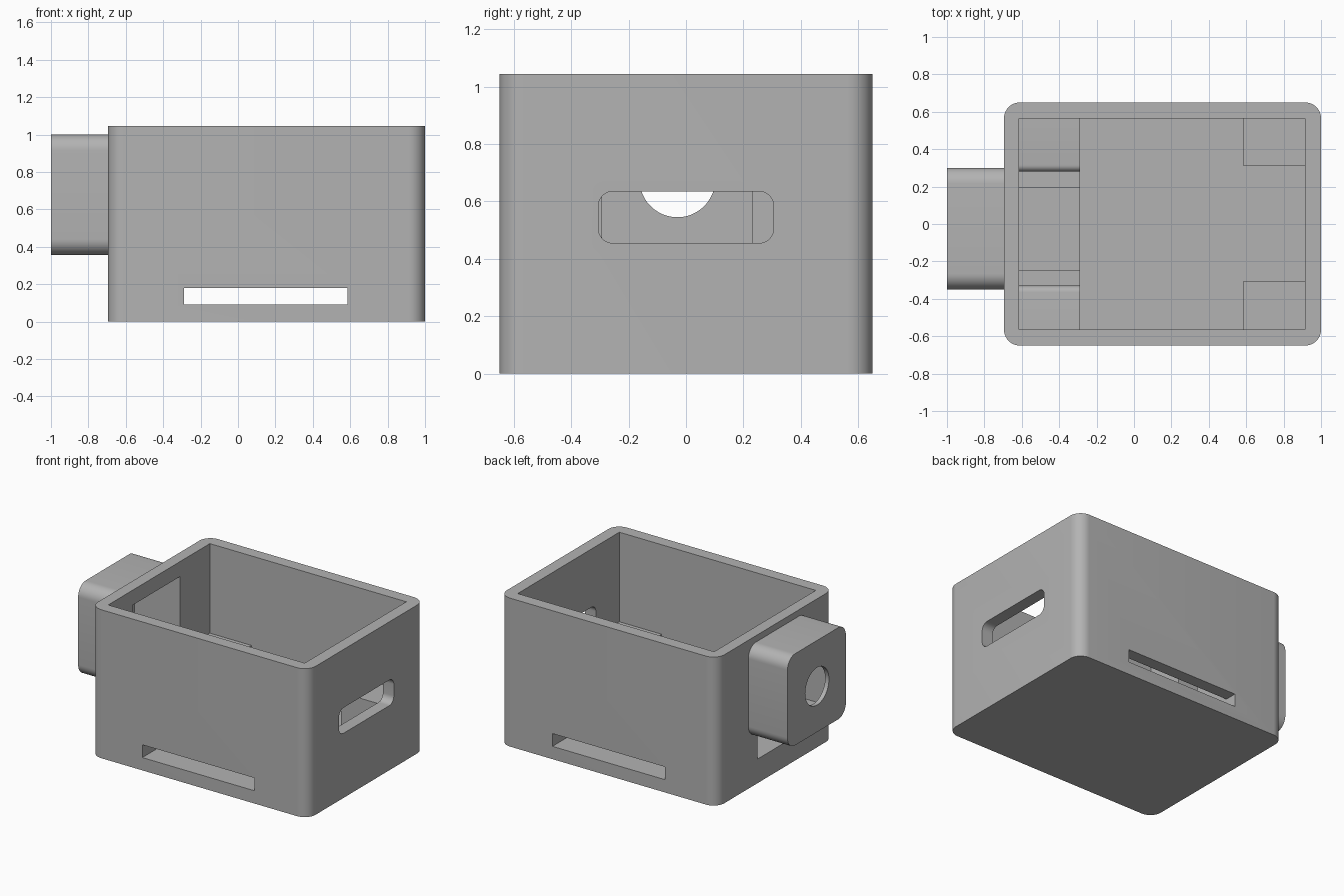
import bpy, bmesh, math
from mathutils import Matrix, Vector

cube = bpy.data.objects.get("Cube")
if cube:
    bpy.data.objects.remove(cube, do_unlink=True)

GREY = (0.45, 0.45, 0.45, 1)
grey = bpy.data.materials.new("plain grey")
grey.use_nodes = True
grey.diffuse_color = GREY
grey.node_tree.nodes["Principled BSDF"].inputs["Base Color"].default_value = GREY


def arc(cx, cy, r, start, sweep, steps=10):
    """Points along a circular arc, angles in degrees."""
    angles = [math.radians(start + sweep * i / steps) for i in range(steps + 1)]
    return [(cx + r * math.cos(a), cy + r * math.sin(a)) for a in angles]


def rounded(a0, a1, b0, b1, r):
    """Outline of a rounded rectangle."""
    return (arc(a1 - r, b0 + r, r, -90, 90) + arc(a1 - r, b1 - r, r, 0, 90)
            + arc(a0 + r, b1 - r, r, 90, 90) + arc(a0 + r, b0 + r, r, 180, 90))


def prism(name, outline, lo, hi, axis="z"):
    """Extrude an outline along z (outline in x, y) or x (outline in y, z)."""
    place = (lambda a, b, h: (a, b, h)) if axis == "z" else (lambda a, b, h: (h, a, b))
    bm = bmesh.new()
    face = bm.faces.new([bm.verts.new(place(a, b, lo)) for a, b in outline])
    new = bmesh.ops.extrude_face_region(bm, geom=[face])["geom"]
    bmesh.ops.translate(bm, vec=Vector(place(0, 0, hi - lo)),
                        verts=[v for v in new if isinstance(v, bmesh.types.BMVert)])
    bmesh.ops.recalc_face_normals(bm, faces=bm.faces)
    mesh = bpy.data.meshes.new(name)
    bm.to_mesh(mesh)
    bm.free()
    mesh.materials.append(grey)
    obj = bpy.data.objects.new(name, mesh)
    bpy.context.collection.objects.link(obj)
    return obj


def box(name, x0, x1, y0, y1, z0, z1):
    return prism(name, [(x0, y0), (x1, y0), (x1, y1), (x0, y1)], z0, z1)


def carve(target, cutters):
    """Subtract each cutter, then drop it."""
    for cutter in cutters:
        cutter.hide_render = True
        mod = target.modifiers.new("cut", "BOOLEAN")
        mod.operation, mod.solver, mod.object = "DIFFERENCE", "EXACT", cutter
        graph = bpy.context.evaluated_depsgraph_get()
        mesh = bpy.data.meshes.new_from_object(target.evaluated_get(graph))
        target.modifiers.clear()
        target.data = mesh
        bpy.data.objects.remove(cutter, do_unlink=True)


def smooth(obj):
    bpy.ops.object.select_all(action="DESELECT")
    obj.select_set(True)
    bpy.context.view_layer.objects.active = obj
    bpy.ops.object.shade_smooth_by_angle(angle=math.radians(30))


# Main dimensions
LEFT, RIGHT, HALF, TOP = -0.695, 1.0, 0.65, 1.045
IN_L, IN_R, IN_Y, FLOOR = -0.615, 0.915, 0.565, 0.09
LEDGE = 0.415                      # top of the inner supports
SHELF_X, POST_X = -0.29, 0.585
MID_Y, MID_Z = -0.03, 0.677        # centre of the side housing
BAY = 0.2625                       # half width of the housing's hollow
CH_LO, CH_HI, CH_FLOOR, CH_TOP = -0.245, 0.195, 0.17, 0.33

# Open case with side slots, connector opening and housing opening
case = prism("case", rounded(LEFT, RIGHT, -HALF, HALF, 0.085), 0, TOP)
carve(case, [
    box("cavity", IN_L, IN_R, -IN_Y, IN_Y, FLOOR, TOP + 0.1),
    box("vent_slots", SHELF_X, POST_X, -0.8, 0.8, FLOOR, 0.18),
    prism("connector_slot", rounded(-0.305, 0.305, 0.455, 0.635, 0.05), 0.8, 1.1, "x"),
    box("bay_opening", -0.8, -0.5, MID_Y - BAY, MID_Y + BAY, MID_Z - BAY, MID_Z + BAY),
    box("cable_slot", -0.8, -0.5, CH_LO, CH_HI, CH_FLOOR, CH_TOP),
])
smooth(case)

# Hollow housing on the side with a round hole in its end
housing = prism("side_housing", rounded(-0.35, 0.30, 0.355, 1.0, 0.085), -1.0, LEFT, "x")
carve(housing, [
    box("bay", -0.97, -0.6, MID_Y - BAY, MID_Y + BAY, MID_Z - BAY, MID_Z + BAY),
    prism("round_hole", arc(MID_Y, MID_Z, 0.132, 0, 352.5, 47), -1.1, -0.9, "x"),
])
smooth(housing)

# Shelf with a stepped channel and rounded upper lips
R, IN_LO, IN_HI = 0.035, -0.33, 0.28
profile = [(-IN_Y - 0.01, FLOOR - 0.01), (IN_Y + 0.01, FLOOR - 0.01), (IN_Y + 0.01, LEDGE)]
profile += arc(IN_HI + R, LEDGE - R, R, 90, 90, 6)
profile += [(IN_HI, CH_TOP), (CH_HI, CH_TOP), (CH_HI, CH_FLOOR),
            (CH_LO, CH_FLOOR), (CH_LO, CH_TOP), (IN_LO, CH_TOP)]
profile += arc(IN_LO - R, LEDGE - R, R, 0, 90, 6)
profile += [(-IN_Y - 0.01, LEDGE)]
shelf = prism("inner_shelf", profile, IN_L, SHELF_X, "x")
smooth(shelf)

# Corner supports beside the connector slot
for name, y0, y1 in (("back_support", 0.31, IN_Y + 0.01), ("front_support", -IN_Y - 0.01, -0.305)):
    box(name, POST_X, IN_R + 0.01, y0, y1, FLOOR - 0.01, LEDGE)
